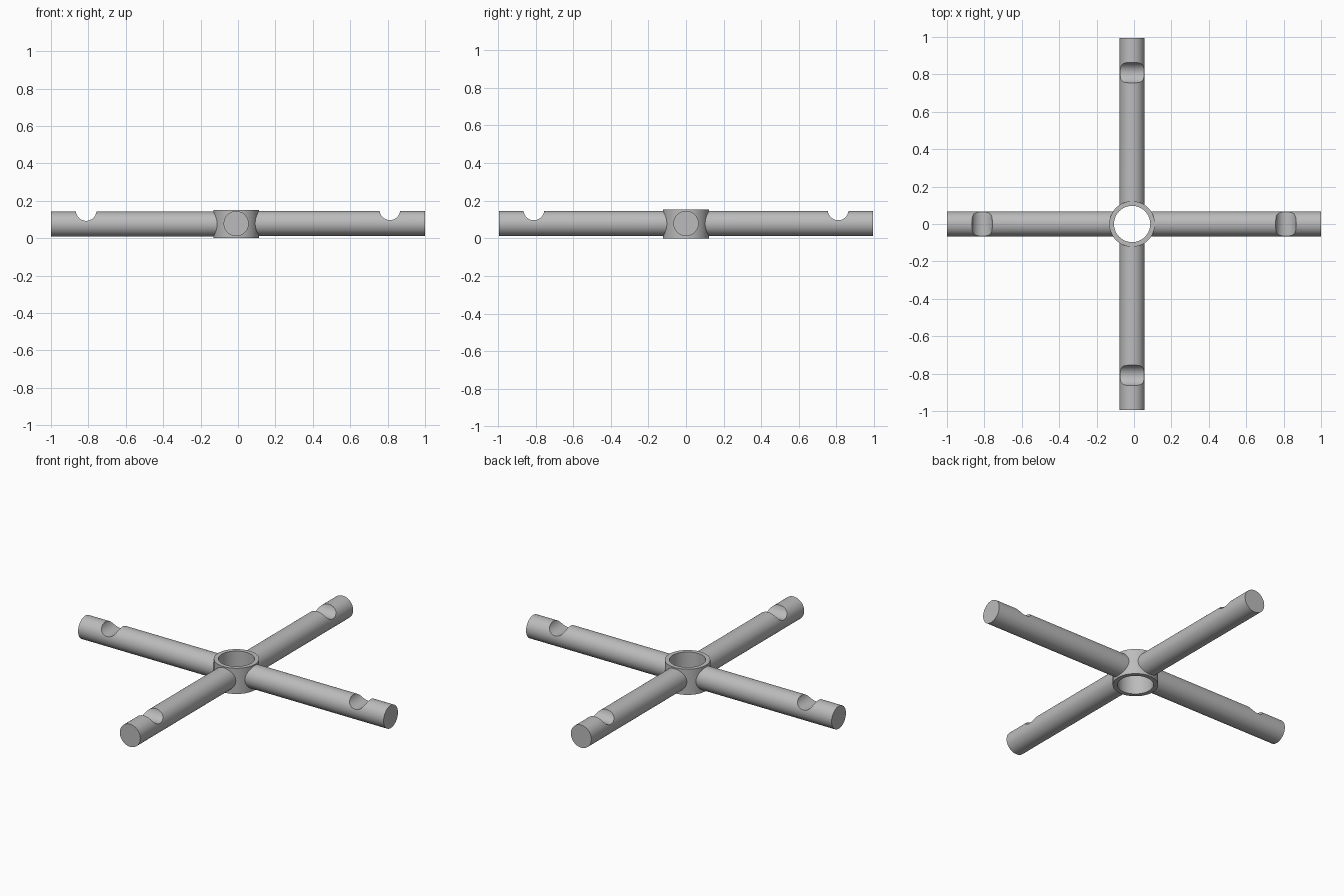
import bpy
import math
from mathutils import Vector

default = bpy.data.objects.get("Cube")
if default:
    bpy.data.objects.remove(default, do_unlink=True)

# One plain grey material
grey = bpy.data.materials.new("grey metal")
grey.use_nodes = True
colour = (0.5, 0.5, 0.5, 1)
grey.diffuse_color = colour
grey.node_tree.nodes["Principled BSDF"].inputs["Base Color"].default_value = colour


def rod(name, start, end, radius, sides=64):
    """Cylinder between two points."""
    start, end = Vector(start), Vector(end)
    axis = end - start
    bpy.ops.mesh.primitive_cylinder_add(
        vertices=sides, radius=radius, depth=axis.length,
        location=(start + end) / 2,
        rotation=axis.to_track_quat("Z", "Y").to_euler())
    obj = bpy.context.object
    obj.name = name
    obj.data.materials.append(grey)
    return obj


def cut(target, cutter):
    """Subtract the cutter, then discard it."""
    cutter.hide_render = True
    mod = target.modifiers.new("cut", "BOOLEAN")
    mod.operation = "DIFFERENCE"
    mod.solver = "EXACT"
    mod.object = cutter
    bpy.ops.object.select_all(action="DESELECT")
    target.select_set(True)
    bpy.context.view_layer.objects.active = target
    bpy.ops.object.modifier_apply(modifier=mod.name)
    bpy.data.objects.remove(cutter, do_unlink=True)
    bpy.ops.object.shade_smooth_by_angle(angle=math.radians(30))


HUB = Vector((-0.01, 0, 0))

# Central ring with an open bore
hub = rod("hub_ring", HUB, HUB + Vector((0, 0, 0.152)), 0.122)
cut(hub, rod("bore", HUB - Vector((0, 0, 0.1)), HUB + Vector((0, 0, 0.3)), 0.097))

# Four arms: name, direction, tip distance from hub, notch distance, axis height
arms = [
    ("left_arm", (1, 0, 0), 1.01, 0.822, 0.079),
    ("right_arm", (-1, 0, 0), 0.99, 0.802, 0.075),
    ("back_arm", (0, 1, 0), 0.995, 0.809, 0.078),
    ("front_arm", (0, -1, 0), 0.995, 0.809, 0.078),
]
for name, direction, tip, notch, height in arms:
    along = Vector(direction)
    across = Vector((-along.y, along.x, 0))
    up = Vector((0, 0, 1))
    base = HUB + up * height
    arm = rod(name, base + along * 0.1, base + along * tip, 0.067)
    # Round saddle notch across the top near the tip
    seat = base + along * notch + up * 0.073
    cut(arm, rod("notch", seat - across * 0.15, seat + across * 0.15, 0.055))
